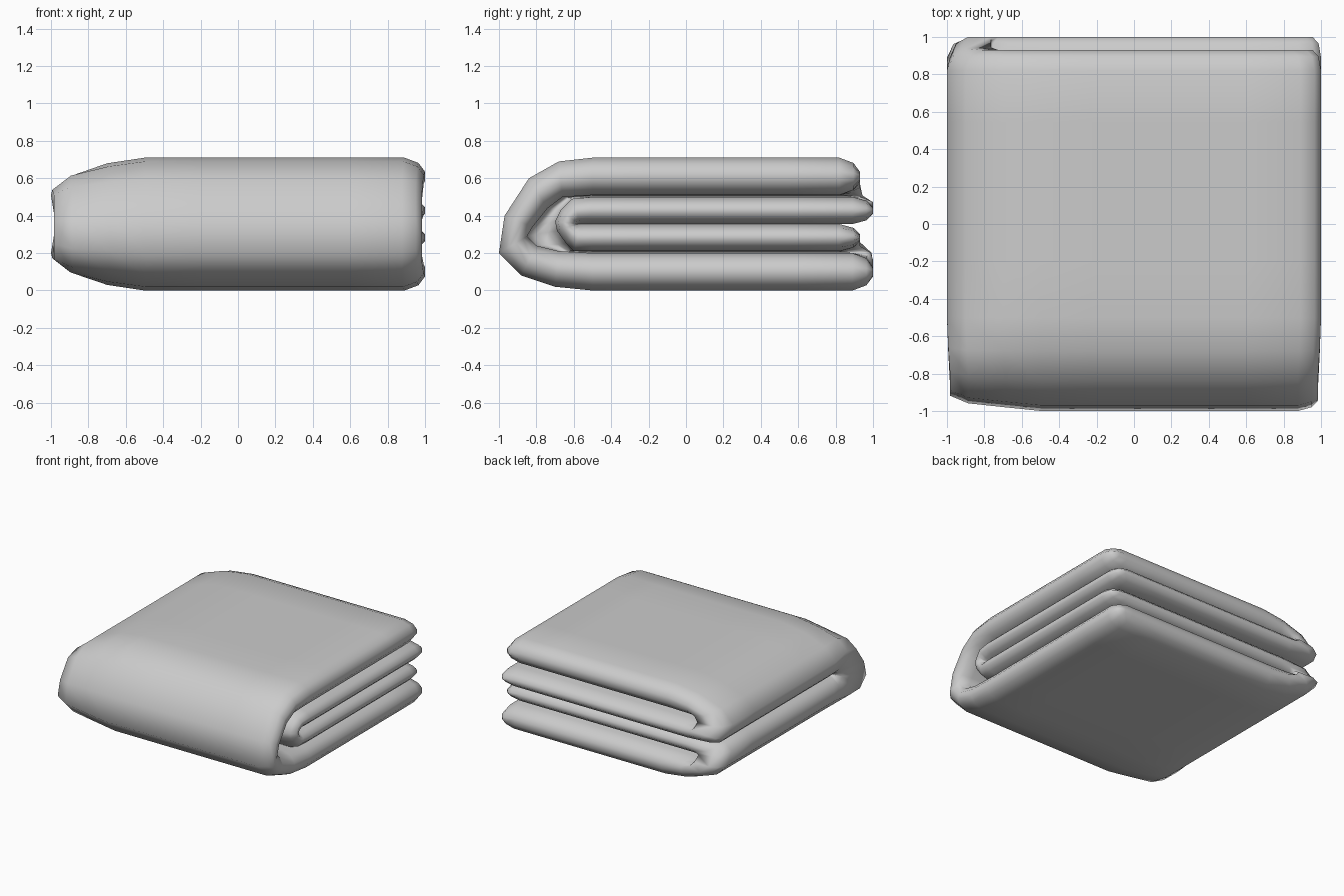
import bpy, bmesh

if "Cube" in bpy.data.objects:
    bpy.data.objects.remove(bpy.data.objects["Cube"])

# Sheet folded once over -x: (x outer, depth outer, x inner, depth inner, thickness factor)
EDGE = [(1.0, .25), (.965, .72), (.89, 1.0), (.6, 1.0), (.2, 1.0), (-.2, 1.0), (-.5, 1.0)]
FOLD = [(-.7, .03, -.68, .2), (-.9, .1, -.76, .2), (-1.0, .2, -.8, .203),
        (-.985, .29, -.8, .207), (-.93, .34, -.76, .21), (-.7, .355, -.68, .21)]
section = [(x, 0, x, .2, s) for x, s in EDGE]
section += [f + (1.0,) for f in FOLD]
section += [(x, .355, x, .21, s) for x, s in reversed(EDGE)]

# Second fold over -y: each station places depths 0, .2, .21, .355 in (y, z)
KNOTS = (0, .2, .21, .355)
TURN = [
    ((-.7, .02), (-.68, .21), (-.6, .21), (-.56, .355)),
    ((-.88, .08), (-.8, .24), (-.64, .25), (-.575, .355)),
    ((-1.0, .2), (-.85, .29), (-.69, .32), (-.58, .355)),
    ((-.97, .4), (-.82, .34), (-.7, .37), (-.58, .355)),
    ((-.84, .6), (-.74, .44), (-.67, .43), (-.575, .355)),
    ((-.68, .69), (-.66, .5), (-.61, .49), (-.56, .355)),
]


def leg(upper):
    """Flat stations from the open +y edge to the turn: (knots, thickness, x scale, front)."""
    rows = []
    for y, s in EDGE:
        near = max(0, min(1, (y + .2) / 1.0))
        outer = y - (.07 * near if upper else 0)
        inner = y - (0 if upper else .07 * near)
        ys = (outer, outer, inner, inner)
        pts = [(yy, .71 - h if upper else h) for yy, h in zip(ys, KNOTS)]
        xs = .955 if y == 1 else .987 if y > .9 else 1
        rows.append((pts, s, xs, 0))
    return rows


stations = leg(False)
for k, t in enumerate(TURN):
    stations.append((t, 1.0, .985 if 0 < k < 5 else .993, .45 if 0 < k < 5 else .2))
stations += reversed(leg(True))


def place(x, h, st):
    pts, _, xs, front = st
    if x < -.65 and h < .2001 and front:
        h *= 1 - front * min(1, (-x - .65) / .2)
    for i in range(3):
        if h <= KNOTS[i + 1] or i == 2:
            f = (h - KNOTS[i]) / (KNOTS[i + 1] - KNOTS[i])
            (y0, z0), (y1, z1) = pts[i], pts[i + 1]
            return (x * xs, y0 + (y1 - y0) * f, z0 + (z1 - z0) * f)


# Build both faces of the cloth and join them along the open edges
bm = bmesh.new()
out, inn = [], []
for st in stations:
    ro, ri = [], []
    for ax, ah, bx, bh, s in section:
        s *= st[1]
        mx, mh = (ax + bx) / 2, (ah + bh) / 2
        # the folded edge keeps its reach while thinning
        if ax < -.75:
            mx = ax * .6 + bx * .4
        ro.append(bm.verts.new(place(mx + (ax - mx) * s, mh + (ah - mh) * s, st)))
        if ax < -.65:
            ri.append(bm.verts.new((bx * st[2],) + place(0, mh + (bh - mh) * s, st)[1:]))
        else:
            ri.append(bm.verts.new(place(bx, mh + (bh - mh) * s, st)))
    out.append(ro)
    inn.append(ri)

nv, nu = len(stations), len(section)
for g in (out, inn):
    for j in range(nv - 1):
        for i in range(nu - 1):
            bm.faces.new((g[j][i], g[j][i + 1], g[j + 1][i + 1], g[j + 1][i]))
for j in range(nv - 1):
    for i in (0, nu - 1):
        bm.faces.new((out[j][i], out[j + 1][i], inn[j + 1][i], inn[j][i]))
for i in range(nu - 1):
    for j in (0, nv - 1):
        bm.faces.new((out[j][i], out[j][i + 1], inn[j][i + 1], inn[j][i]))
bmesh.ops.recalc_face_normals(bm, faces=bm.faces)

mesh = bpy.data.meshes.new("folded_blanket")
bm.to_mesh(mesh)
bm.free()
mesh.shade_smooth()
blanket = bpy.data.objects.new("folded_blanket", mesh)
bpy.context.collection.objects.link(blanket)
